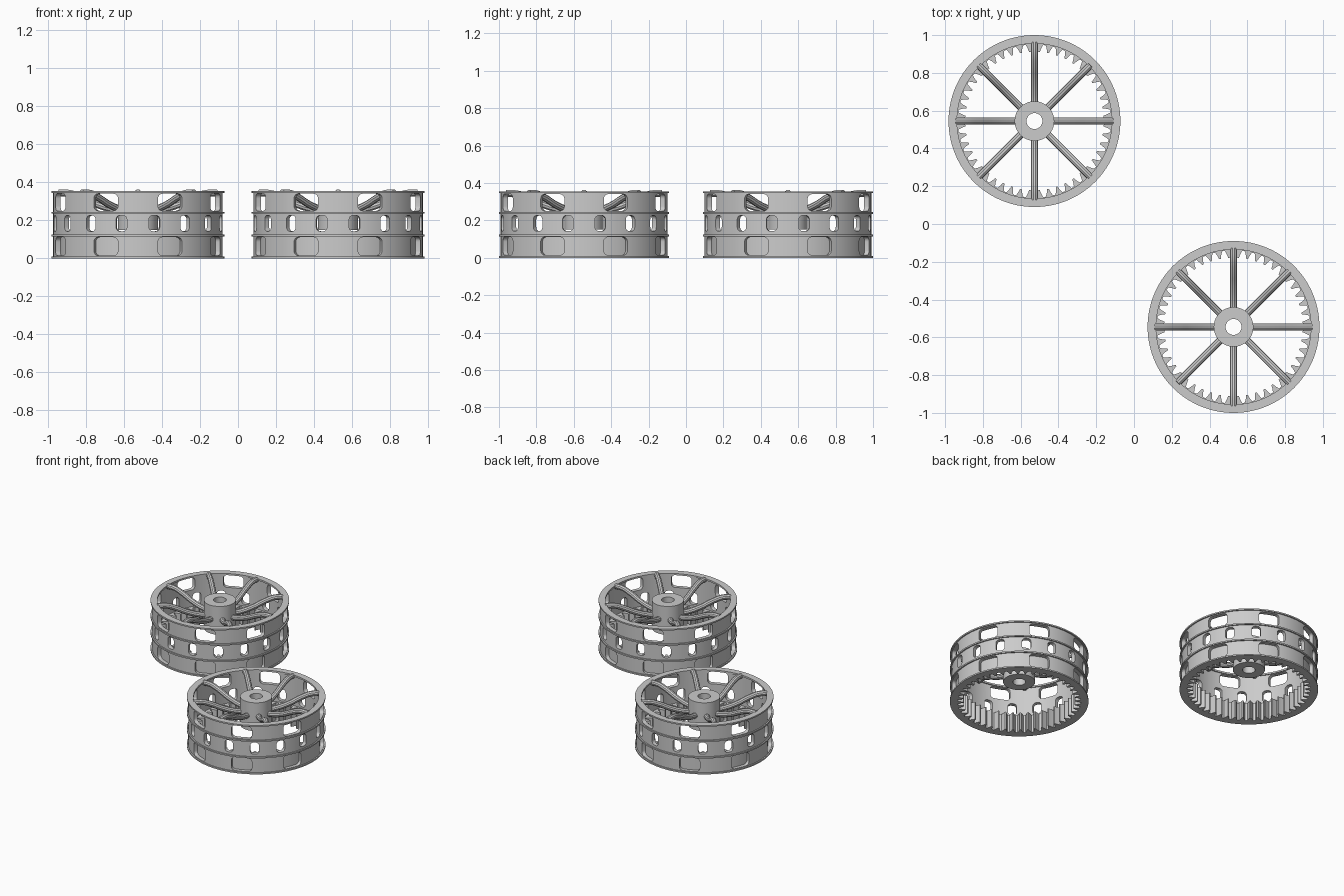
import bpy, bmesh, math
from mathutils import Matrix, Vector

if "Cube" in bpy.data.objects:
    bpy.data.objects.remove(bpy.data.objects["Cube"])

CENTRES = [(-0.527, 0.545), (0.527, -0.545)]


def make_object(name, bm):
    bmesh.ops.recalc_face_normals(bm, faces=bm.faces)
    mesh = bpy.data.meshes.new(name)
    bm.to_mesh(mesh)
    bm.free()
    ob = bpy.data.objects.new(name, mesh)
    bpy.context.collection.objects.link(ob)
    return ob


def activate(ob):
    bpy.ops.object.select_all(action='DESELECT')
    ob.select_set(True)
    bpy.context.view_layer.objects.active = ob


def lathe(name, profile, segs=128):
    """Spin a closed (radius, z) profile around z."""
    bm = bmesh.new()
    rings = []
    for i in range(segs):
        a = 2 * math.pi * i / segs
        rings.append([bm.verts.new((r * math.cos(a), r * math.sin(a), z)) for r, z in profile])
    n = len(profile)
    for i in range(segs):
        p, q = rings[i], rings[(i + 1) % segs]
        for j in range(n):
            k = (j + 1) % n
            bm.faces.new((p[j], q[j], q[k], p[k]))
    return make_object(name, bm)


def add_window(bm, angle, width, z0, z1, radius):
    """Rounded slot cutter running radially through the wall."""
    pts = []
    hw, hz, zc = width / 2 - radius, (z1 - z0) / 2 - radius, (z0 + z1) / 2
    for k, (sx, sz) in enumerate([(1, 1), (-1, 1), (-1, -1), (1, -1)]):
        for s in range(7):
            t = math.pi / 2 * (k + s / 6)
            pts.append((sx * hw + radius * math.cos(t), zc + sz * hz + radius * math.sin(t)))
    rot = Matrix.Rotation(angle, 3, 'Z')
    a, b = [[bm.verts.new(rot @ Vector((r, y, z))) for y, z in pts] for r in (0.34, 0.52)]
    bm.faces.new(a)
    bm.faces.new(b[::-1])
    for i in range(len(pts)):
        j = (i + 1) % len(pts)
        bm.faces.new((a[i], b[i], b[j], a[j]))


# drum wall with four thin raised bands
WALL, BAND, INNER, LIP = 0.446, 0.455, 0.418, 0.41
profile = [(INNER, 0), (BAND, 0), (BAND, 0.01), (WALL, 0.01)]
for z in (0.115, 0.235):
    profile += [(WALL, z), (BAND, z), (BAND, z + 0.01), (WALL, z + 0.01)]
profile += [(WALL, 0.345), (BAND, 0.345), (BAND, 0.355), (LIP, 0.355), (LIP, 0.343), (INNER, 0.343)]
drum = lathe("drum_wall", profile)

# three rows of windows
bm = bmesh.new()
for i in range(8):
    a = math.radians(22.5 + 45 * i)
    add_window(bm, a, 0.137, 0.25, 0.34, 0.025)
    add_window(bm, a, 0.137, 0.014, 0.111, 0.025)
for i in range(16):
    add_window(bm, math.radians(11.25 + 22.5 * i), 0.058, 0.142, 0.226, 0.022)
cutter = make_object("window_cutter", bm)
cutter.hide_render = True
mod = drum.modifiers.new("windows", 'BOOLEAN')
mod.operation = 'DIFFERENCE'
mod.solver = 'EXACT'
mod.object = cutter
activate(drum)
bpy.ops.object.modifier_apply(modifier=mod.name)
bpy.data.objects.remove(cutter)

# internal gear ring behind the bottom row of windows
TEETH, Z0, Z1 = 48, 0.0, 0.13
bm = bmesh.new()
inner, outer = [], []
for i in range(TEETH):
    for f, r in ((-0.5, 0.405), (-0.36, 0.405), (-0.2, 0.385), (-0.09, 0.367),
                 (0.09, 0.367), (0.2, 0.385), (0.36, 0.405)):
        a = 2 * math.pi * (i + 0.5 + f) / TEETH
        inner.append((r * math.cos(a), r * math.sin(a)))
        outer.append((0.42 * math.cos(a), 0.42 * math.sin(a)))
loops = [[bm.verts.new((x, y, z)) for x, y in ring]
         for ring, z in ((inner, Z0), (outer, Z0), (outer, Z1), (inner, Z1))]
n = len(inner)
for k in range(4):
    p, q = loops[k], loops[(k + 1) % 4]
    for i in range(n):
        j = (i + 1) % n
        bm.faces.new((p[i], p[j], q[j], q[i]))
gear = make_object("internal_gear", bm)

# hub with axle hole
hub = lathe("hub", [(0.042, 0.15), (0.105, 0.15), (0.105, 0.355), (0.042, 0.355)], 64)

# eight round spokes sweeping up from the hub to the rim
curve = bpy.data.curves.new("spokes", 'CURVE')
curve.dimensions = '3D'
curve.bevel_depth = 0.019
curve.bevel_resolution = 3
curve.resolution_u = 5
curve.use_fill_caps = True
path = [(0.085, 0.252), (0.14, 0.26), (0.22, 0.285), (0.30, 0.322), (0.36, 0.342), (0.418, 0.343)]
for i in range(8):
    a = math.radians(45 * i)
    sp = curve.splines.new('BEZIER')
    sp.bezier_points.add(len(path) - 1)
    for bp, (r, z) in zip(sp.bezier_points, path):
        bp.co = (r * math.cos(a), r * math.sin(a), z)
        bp.handle_left_type = bp.handle_right_type = 'AUTO'
spokes = bpy.data.objects.new("spokes", curve)
bpy.context.collection.objects.link(spokes)
activate(spokes)
bpy.ops.object.convert(target='MESH')
spokes = bpy.context.view_layer.objects.active

# smooth shading, then place both wheels
for ob in (drum, gear, hub, spokes):
    activate(ob)
    bpy.ops.object.shade_smooth_by_angle(angle=math.radians(30))
    twin = ob.copy()
    twin.name = ob.name + "_second"
    bpy.context.collection.objects.link(twin)
    ob.location = (*CENTRES[0], 0)
    twin.location = (*CENTRES[1], 0)
